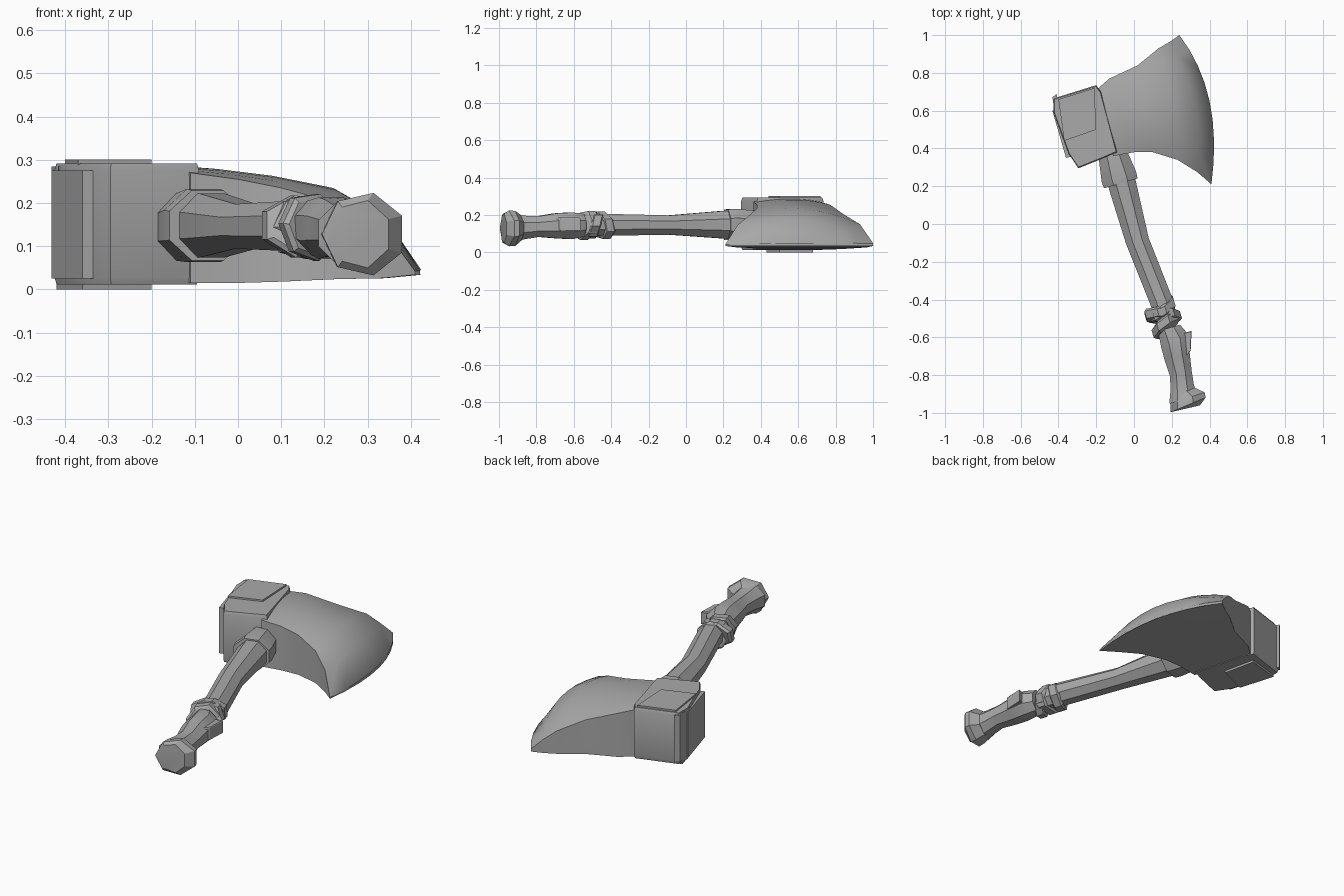
import bpy, bmesh, math
from mathutils import Vector

steel = bpy.data.materials.new("worn grey")
steel.diffuse_color = (0.40, 0.40, 0.40, 1)

ALONG = Vector((-0.28, 0.96, 0)).normalized()   # handle direction, towards the head
ACROSS = Vector((0.96, 0.28, 0)).normalized()   # head direction, towards the edge
UP = Vector((0, 0, 1))


def loft(name, rings, angle=35):
    """Closed solid through rings that share a point count."""
    bm = bmesh.new()
    rows = [[bm.verts.new(p) for p in ring] for ring in rings]
    n = len(rows[0])
    for a, b in zip(rows, rows[1:]):
        for i in range(n):
            bm.faces.new((a[i], a[(i + 1) % n], b[(i + 1) % n], b[i]))
    bm.faces.new(rows[0][::-1])
    bm.faces.new(rows[-1])
    bmesh.ops.recalc_face_normals(bm, faces=bm.faces)
    mesh = bpy.data.meshes.new(name)
    bm.to_mesh(mesh)
    bm.free()
    mesh.materials.append(steel)
    ob = bpy.data.objects.new(name, mesh)
    bpy.context.collection.objects.link(ob)
    bpy.ops.object.select_all(action='DESELECT')
    ob.select_set(True)
    bpy.context.view_layer.objects.active = ob
    bpy.ops.object.shade_smooth_by_angle(angle=math.radians(angle))
    return ob


def ring(x, y, z, half_w, half_h, sides=8, tilt=0.0, lean=0.0, turn=0.0):
    """Ring square to the handle; tilt skews it sideways, lean skews it vertically."""
    out = []
    for i in range(sides):
        a = math.tau * (i + 0.5) / sides + turn
        c, s = math.cos(a), math.sin(a)
        out.append(Vector((x, y, z)) + ACROSS * c * half_w + UP * s * half_h
                   + ALONG * (tilt * c + lean * s))
    return out


def slab(name, outline, z0, z1, inset=0.0):
    """Plate from a plan outline, with its upper and lower rims drawn in."""
    mid = sum((Vector(p) for p in outline), Vector((0, 0))) / len(outline)

    def level(z, k):
        return [(*(Vector(p).lerp(mid, k)), z) for p in outline]
    h = (z1 - z0) * 0.06
    if inset:
        return loft(name, [level(z0, inset), level(z0 + h, 0),
                           level(z1 - h, 0), level(z1, inset)], 25)
    return loft(name, [level(z0, 0), level(z1, 0)], 25)


# Blade: stations from the eye to the cutting edge, each as back, middle, front, floor
stations = [
    ((-0.21, 0.70, 0.275), (-0.16, 0.54, 0.287), (-0.11, 0.36, 0.27), 0.015),
    ((-0.13, 0.77, 0.255), (-0.06, 0.58, 0.28), (0.00, 0.38, 0.255), 0.015),
    ((0.02, 0.84, 0.205), (0.07, 0.60, 0.262), (0.10, 0.38, 0.235), 0.018),
    ((0.13, 0.93, 0.15), (0.21, 0.63, 0.232), (0.23, 0.34, 0.20), 0.024),
    ((0.19, 0.965, 0.10), (0.32, 0.64, 0.165), (0.335, 0.275, 0.145), 0.026),
    ((0.24, 1.00, 0.048), (0.40, 0.65, 0.048), (0.41, 0.21, 0.042), 0.034),
]


def blade_ring(back, mid, front, floor, steps=8):
    b, m, f = Vector(back), Vector(mid), Vector(front)
    top = []
    for i in range(steps + 1):
        t = i / steps
        top.append(b * (2 * t - 1) * (t - 1) + m * 4 * t * (1 - t) + f * t * (2 * t - 1))
    return top + [Vector((p.x, p.y, floor)) for p in reversed(top)]


loft("blade", [blade_ring(*s) for s in stations], 40)

# Poll block behind the eye
slab("poll", [(-0.425, 0.665), (-0.20, 0.735), (-0.175, 0.70), (-0.09, 0.38),
              (-0.17, 0.345), (-0.295, 0.295), (-0.345, 0.37), (-0.425, 0.59)],
     0.012, 0.292, 0.03)

# Thin straps on the top and bottom of the poll
slab("top_strap", [(-0.40, 0.66), (-0.21, 0.72), (-0.20, 0.50), (-0.37, 0.44)],
     0.288, 0.301)
slab("bottom_strap", [(-0.42, 0.63), (-0.24, 0.68), (-0.20, 0.50), (-0.36, 0.43)],
     0.0, 0.015)

# Hammer face plates on the poll end
slab("poll_upper_plate", [(-0.432, 0.67), (-0.41, 0.69), (-0.39, 0.55), (-0.415, 0.56)],
     0.03, 0.285)
slab("poll_lower_plate", [(-0.432, 0.60), (-0.40, 0.60), (-0.32, 0.36), (-0.36, 0.35)],
     0.025, 0.275)

# Socket where the handle enters the head
loft("socket", [ring(-0.07, 0.215, 0.148, 0.10, 0.088),
                ring(-0.08, 0.25, 0.148, 0.103, 0.092),
                ring(-0.11, 0.36, 0.145, 0.085, 0.085),
                ring(-0.13, 0.43, 0.145, 0.075, 0.08)])

# Shaft, pinched in the middle
loft("shaft", [ring(0.17, -0.50, 0.145, 0.064, 0.062),
               ring(0.145, -0.41, 0.147, 0.066, 0.063),
               ring(0.018, -0.09, 0.146, 0.067, 0.056),
               ring(-0.06, 0.20, 0.148, 0.080, 0.080),
               ring(-0.07, 0.24, 0.148, 0.080, 0.080)])

# Crooked binding bands at the top of the grip
bands = [(0.148, -0.45, 0.082, 0.076, 0.025, -0.015),
         (0.150, -0.485, 0.096, 0.074, -0.022, 0.02),
         (0.168, -0.535, 0.080, 0.080, 0.028, 0.018)]
for i, (x, y, w, h, tilt, lean) in enumerate(bands):
    loft(f"binding_band_{i + 1}",
         [ring(x - ALONG.x * d, y - ALONG.y * d, 0.145, w * k, h * k, 7, tilt, lean, i * 0.4)
          for d, k in ((0.03, 0.85), (0.02, 1), (-0.02, 1), (-0.03, 0.85))], 25)

# Grip, swelling at the top and waisted above the pommel
loft("grip", [ring(0.262, -0.93, 0.130, 0.085, 0.080),
              ring(0.255, -0.87, 0.133, 0.070, 0.068),
              ring(0.248, -0.79, 0.138, 0.064, 0.060),
              ring(0.228, -0.70, 0.142, 0.075, 0.072),
              ring(0.215, -0.62, 0.142, 0.084, 0.077, 8, 0.02),
              ring(0.185, -0.55, 0.145, 0.066, 0.065)])

# Loose leather corner on the grip
slab("grip_flap", [(0.20, -0.60), (0.305, -0.565), (0.30, -0.67), (0.25, -0.74)],
     0.115, 0.185, 0.06)

# Faceted pommel, wider on the blade side
loft("pommel", [ring(0.285, -0.975, 0.128, 0.072, 0.080, 7, -0.004),
                ring(0.292, -0.955, 0.128, 0.105, 0.098, 7, 0.012),
                ring(0.288, -0.920, 0.128, 0.100, 0.096, 7, 0.004),
                ring(0.262, -0.885, 0.130, 0.070, 0.070, 7)], 25)
